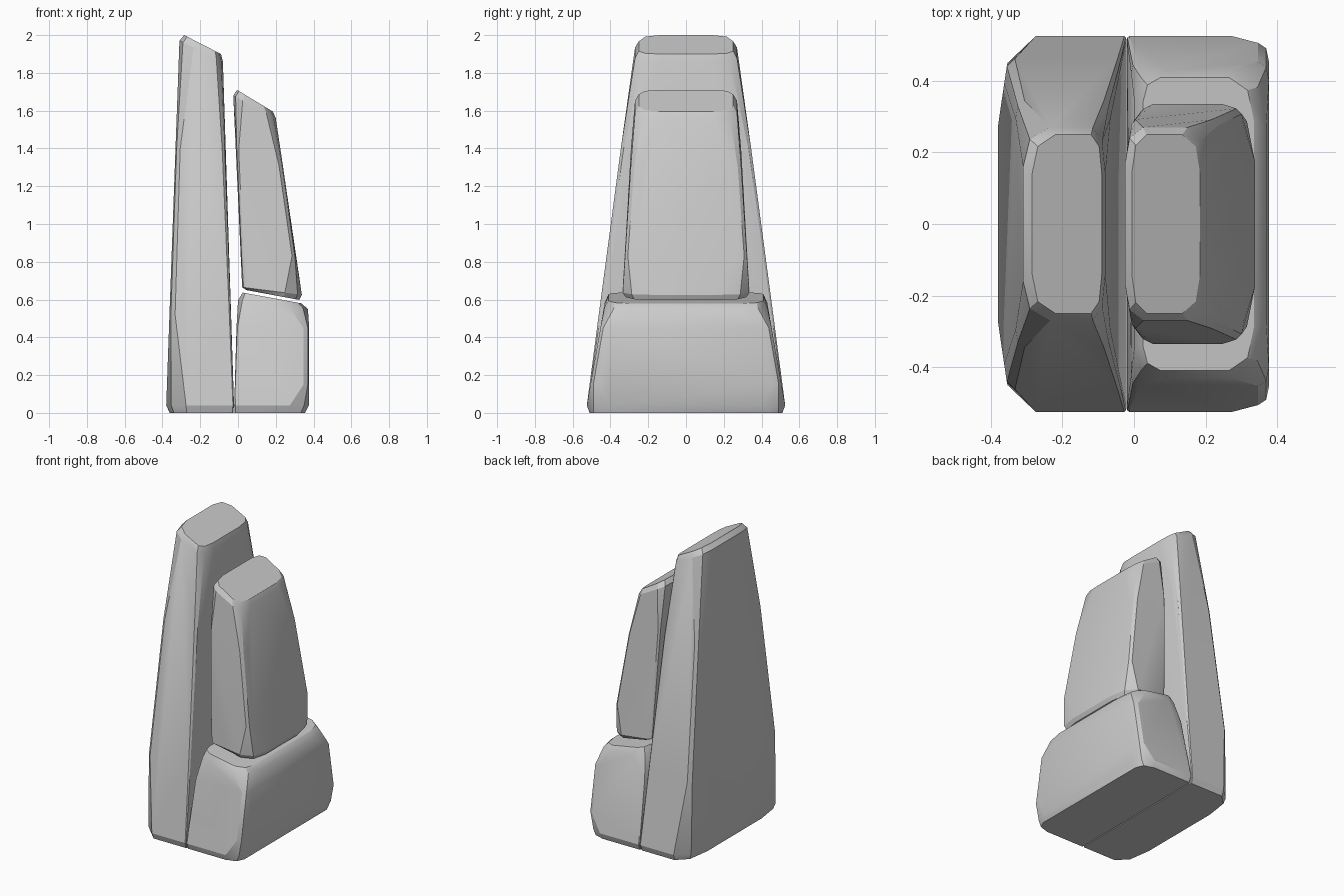
import bpy, bmesh, math


def stone(name, rings):
    """Convex stone from tilted, corner-cut rings:
    (z left, z right, x left, x right, half depth, left cut x, y, right cut x, y)"""
    bm = bmesh.new()
    for zl, zr, xl, xr, h, lx, ly, rx, ry in rings:
        outline = []
        for x, d, cx, cy in ((xl, 1, lx, ly), (xr, -1, rx, ry)):
            # each corner cut has a slightly rounded middle point
            outline += [(x, h - cy), (x + d * cx * .25, h - cy * .3), (x + d * cx, h)]
        for x, y in outline:
            z = zl + (zr - zl) * (x - xl) / (xr - xl)
            for s in (-1, 1):
                bm.verts.new((x, s * y, z))
    res = bmesh.ops.convex_hull(bm, input=bm.verts[:])
    junk = {g for g in res["geom_interior"] + res["geom_unused"]
            if isinstance(g, bmesh.types.BMVert) and g.is_valid}
    bmesh.ops.delete(bm, geom=list(junk), context='VERTS')
    bmesh.ops.dissolve_limit(bm, angle_limit=math.radians(1.5),
                             verts=bm.verts[:], edges=bm.edges[:])
    bmesh.ops.recalc_face_normals(bm, faces=bm.faces[:])
    mesh = bpy.data.meshes.new(name)
    bm.to_mesh(mesh)
    bm.free()
    ob = bpy.data.objects.new(name, mesh)
    bpy.context.collection.objects.link(ob)
    bpy.ops.object.select_all(action='DESELECT')
    ob.select_set(True)
    bpy.context.view_layer.objects.active = ob
    bpy.ops.object.shade_smooth_by_angle(angle=math.radians(25))


# tall slab at the left
stone("tall_slab", [
    (0, 0, -.362, -.025, .51, .09, .22, .006, .012),
    (.04, .04, -.38, -.021, .525, .105, .25, .006, .012),
    (.52, .52, -.363, -.036, .462, .03, .07, .01, .03),
    (1.4, 1.4, -.331, -.066, .345, .025, .05, .018, .05),
    (1.97, 1.86, -.31, -.08, .27, .075, .11, .035, .13),
    (2.0, 1.9, -.285, -.09, .25, .065, .11, .03, .11),
])

# squat block at the lower right
stone("base_block", [
    (0, 0, -.018, .355, .51, .006, .012, .09, .07),
    (.04, .04, -.02, .375, .525, .006, .012, .10, .12),
    (.15, .15, -.016, .377, .506, .012, .02, .03, .05),
    (.45, .45, -.008, .377, .453, .02, .03, .03, .05),
    (.595, .55, 0, .37, .43, .09, .08, .10, .16),
    (.637, .58, .025, .335, .41, .05, .07, .07, .12),
])

# upright block resting on the base block
stone("upper_block", [
    (.65, .598, .045, .325, .32, .03, .05, .08, .15),
    (.665, .625, .022, .338, .335, .03, .05, .09, .16),
    (.83, .83, .016, .306, .323, .012, .03, .02, .05),
    (1.4, 1.3, -.01, .239, .292, .014, .04, .022, .06),
    (1.68, 1.56, -.025, .2, .27, .05, .10, .05, .12),
    (1.71, 1.595, -.005, .185, .25, .04, .10, .05, .11),
])
